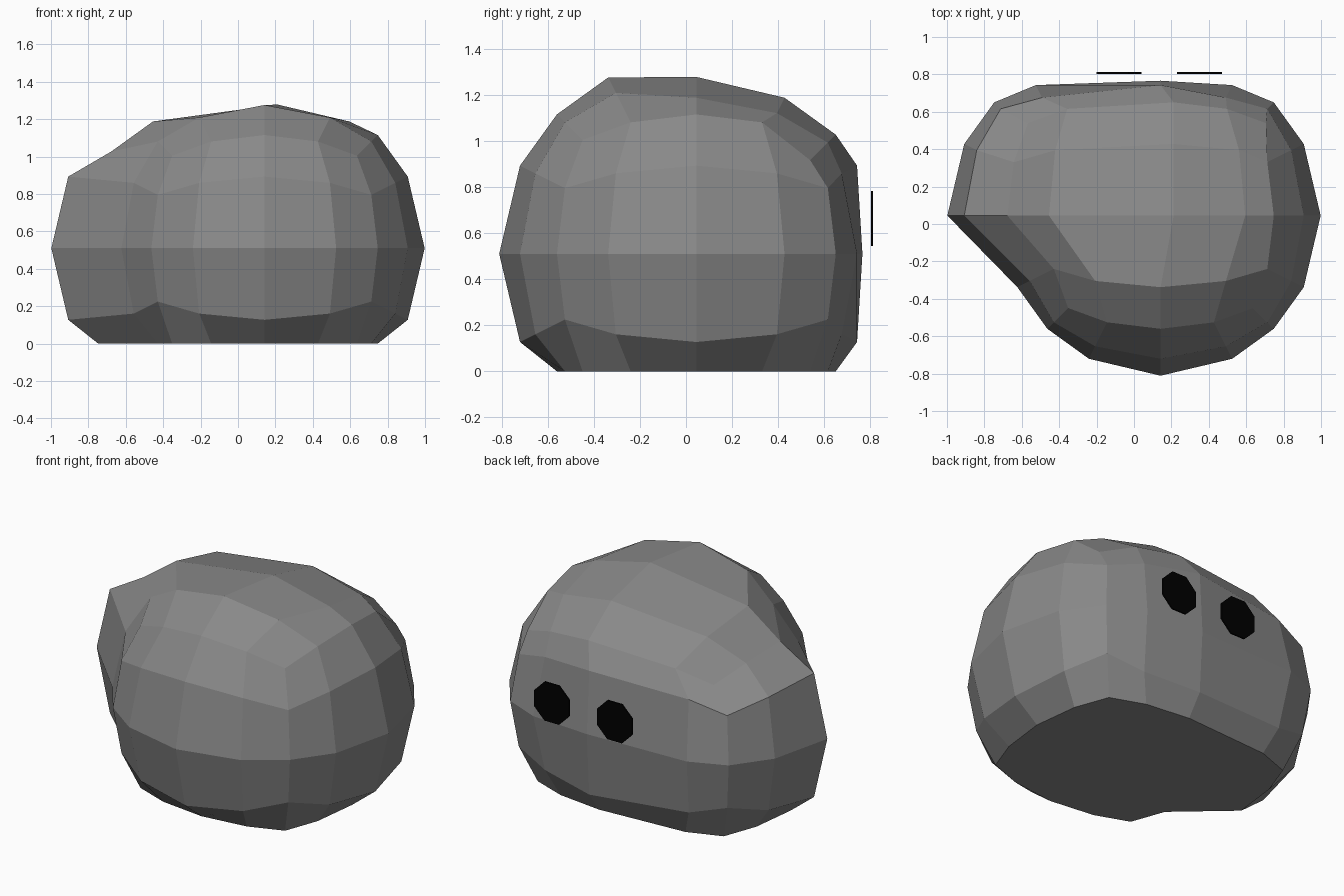
import bpy, bmesh, math
from mathutils import Vector, Matrix

if "Cube" in bpy.data.objects:
    bpy.data.objects.remove(bpy.data.objects["Cube"])

CENTRE = Vector((0.142, 0.045, 0.51))
RADIUS = 0.856


def material(name, value):
    m = bpy.data.materials.new(name)
    m.diffuse_color = (value, value, value, 1)
    m.use_nodes = True
    m.node_tree.nodes["Principled BSDF"].inputs["Base Color"].default_value = m.diffuse_color
    return m


def finish(bm, name, mat):
    bmesh.ops.recalc_face_normals(bm, faces=bm.faces[:])
    mesh = bpy.data.meshes.new(name)
    bm.to_mesh(mesh)
    bm.free()
    mesh.materials.append(mat)
    obj = bpy.data.objects.new(name, mesh)
    bpy.context.collection.objects.link(obj)
    return obj


grey = material("stone grey", 0.25)
black = material("black", 0.0)

# Body: gridded cube blown up to a ball, then pushed out of shape
bm = bmesh.new()
bmesh.ops.create_cube(bm, size=2)
bmesh.ops.subdivide_edges(bm, edges=bm.edges[:], cuts=3, use_grid_fill=True)
for v in bm.verts:
    gx, gy, gz = (round(c * 2) / 2 for c in v.co)
    p = CENTRE + Vector((gx, gy, gz)).normalized() * RADIUS
    # bulge on the back left
    if gx < 0 and gy >= 0:
        p.x -= 0.284
    # sunken back half of the crown
    if gz == 1 and gy >= 0 and (gx < 1 or gy == 1):
        p.x += 0.07
        p.z -= 0.088
    # flattened face panel
    if gy == 1 and abs(gx) < 1 and abs(gz) < 1:
        p.y -= 0.135 if gx == gz == 0 else 0.068
    # flat underside
    if p.z < 0.05:
        p.z = 0
    v.co = p
finish(bm, "body", grey)

# Eyes: thin eight-sided plates just off the back
for name, x in (("left_eye", 0.35), ("right_eye", -0.08)):
    bm = bmesh.new()
    r = 0.12 / math.cos(math.pi / 8)
    bmesh.ops.create_cone(bm, cap_ends=True, segments=8, radius1=r, radius2=r,
                          depth=0.0095,
                          matrix=Matrix.Rotation(math.pi / 8, 4, 'Z'))
    bmesh.ops.transform(bm, verts=bm.verts[:],
                        matrix=Matrix.Translation((x, 0.808, 0.663))
                        @ Matrix.Rotation(math.pi / 2, 4, 'X'))
    # make sure a flat side of the plate points up
    if max(v.co.z for v in bm.verts) > 0.663 + 0.125:
        bmesh.ops.rotate(bm, verts=bm.verts[:], cent=(x, 0.808, 0.663),
                         matrix=Matrix.Rotation(math.pi / 8, 3, 'Y'))
    finish(bm, name, black)
